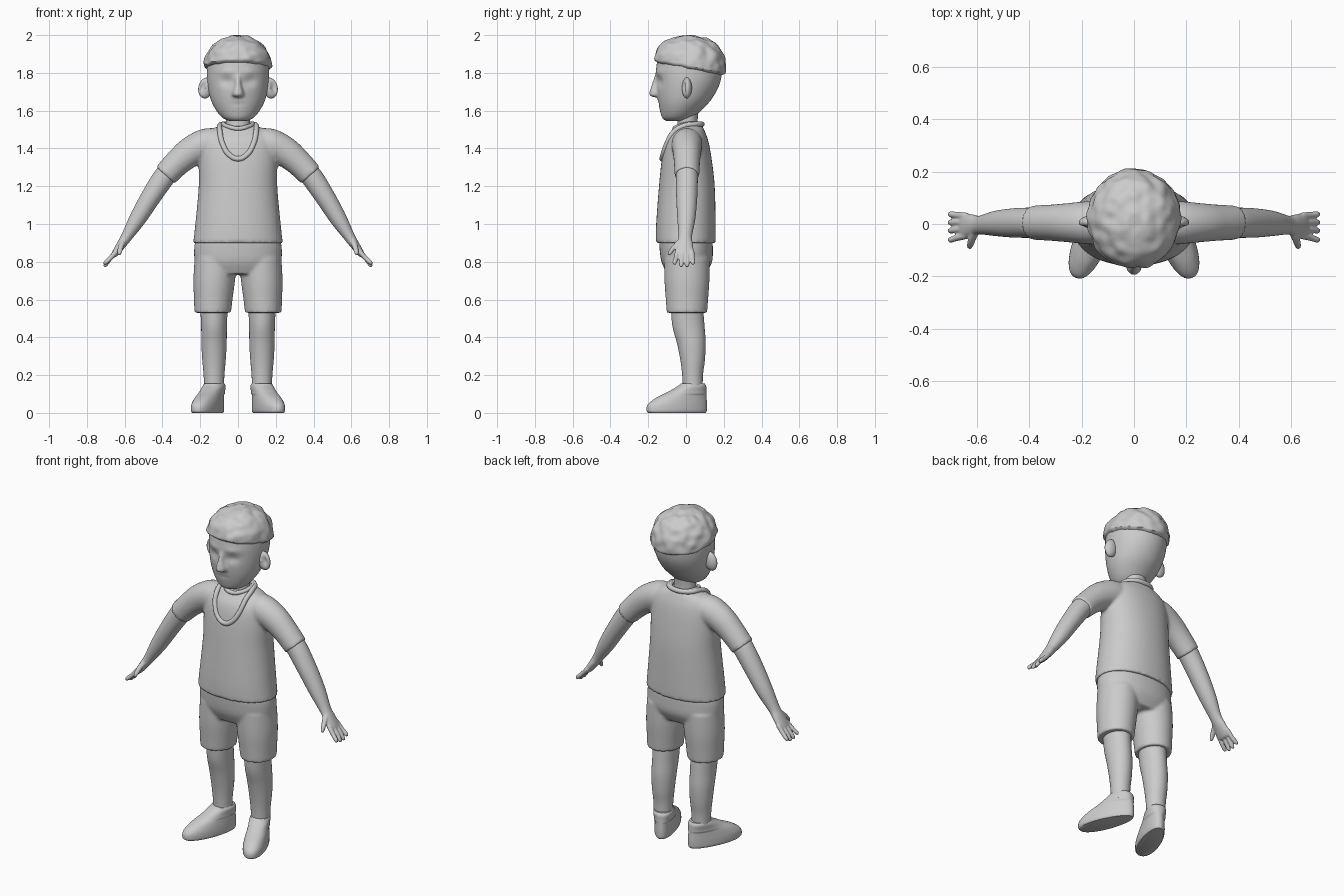
import bpy, bmesh, math
from mathutils import Vector, Matrix, noise

if "Cube" in bpy.data.objects:
    bpy.data.objects.remove(bpy.data.objects["Cube"])

Y = Vector((0, 1, 0))


def spline(rows, steps):
    """Catmull-Rom interpolation of ring parameters."""
    out = []
    for i in range(len(rows) - 1):
        p = [rows[max(0, min(len(rows) - 1, i + k))] for k in (-1, 0, 1, 2)]
        for j in range(steps):
            t = j / steps
            out.append([b + 0.5 * t * (c - a + t * (2*a - 5*b + 4*c - d + t * (3*(b - c) + d - a)))
                        for a, b, c, d in zip(*p)])
    return out + [list(rows[-1])]


def loft(bm, rings, s=1, flat=True, n=40, steps=6, power=1.0):
    """Skin elliptical rings (x, y, z, a, b); flat rings are horizontal, others follow the path."""
    rings = spline(rings, steps)
    loops = []
    for i, (x, y, z, a, b) in enumerate(rings):
        u, v = Vector((1, 0, 0)), Y
        if not flat:
            p, q = rings[max(0, i - 1)], rings[min(len(rings) - 1, i + 1)]
            u = Y.cross(Vector(q[:3]) - Vector(p[:3])).normalized()
        loop = []
        for k in range(n):
            t = 2 * math.pi * k / n
            c, d = math.cos(t), math.sin(t)
            c, d = (math.copysign(abs(w) ** power, w) for w in (c, d))
            co = Vector((x, y, z)) + u * a * c + v * b * d
            loop.append(bm.verts.new((co.x * s, co.y, co.z)))
        loops.append(loop)
    faces = [bm.faces.new((p[k], p[(k + 1) % n], q[(k + 1) % n], q[k]))
             for p, q in zip(loops, loops[1:]) for k in range(n)]
    faces += [bm.faces.new(loops[0][::-1]), bm.faces.new(loops[-1])]
    bmesh.ops.recalc_face_normals(bm, faces=faces)


def stack(rows, x=0):
    """Rows of (z, half width, y front, y back) to rings."""
    return [(x, (f + k) / 2, z, w, (k - f) / 2) for z, w, f, k in rows]


def finish(name, bm, voxel=0, smooth=3):
    me = bpy.data.meshes.new(name)
    bm.to_mesh(me)
    bm.free()
    ob = bpy.data.objects.new(name, me)
    bpy.context.collection.objects.link(ob)
    me.polygons.foreach_set("use_smooth", [True] * len(me.polygons))
    me.set_sharp_from_angle(angle=math.radians(50))
    if voxel:
        r = ob.modifiers.new("blend", 'REMESH')
        r.mode, r.voxel_size, r.use_smooth_shade = 'VOXEL', voxel, True
        m = ob.modifiers.new("soften", 'SMOOTH')
        m.factor, m.iterations = 0.5, smooth
    return ob


def bump(p, x, z, sx, sz):
    return math.exp(-((p.x - x) / sx) ** 2 - ((p.z - z) / sz) ** 2)


# Head with eye sockets, brows, mouth and nose
head_rings = stack([(1.545, .045, -.105, 0), (1.56, .08, -.125, .035), (1.60, .115, -.138, .08),
                    (1.66, .145, -.15, .135), (1.74, .162, -.158, .178), (1.82, .165, -.158, .192),
                    (1.88, .155, -.148, .185), (1.935, .122, -.12, .155), (1.97, .07, -.07, .10),
                    (1.982, .02, -.01, .03)])
bm = bmesh.new()
loft(bm, head_rings, n=72, steps=8)
for v in bm.verts:
    if v.co.y < -.03:
        p = v.co.copy()
        for s in (1, -1):
            v.co.y += .014 * bump(p, s * .06, 1.755, .035, .025)
            v.co.y -= .006 * bump(p, s * .065, 1.805, .045, .015)
        v.co.y += .005 * bump(p, 0, 1.635, .035, .007)
loft(bm, [(0, -.16, 1.672, .012, .018), (0, -.159, 1.682, .03, .034), (0, -.157, 1.70, .029, .036),
          (0, -.155, 1.74, .017, .026), (0, -.15, 1.79, .014, .014)])
finish("head", bm, .008, 3)

# Short textured hair
bm = bmesh.new()
loft(bm, head_rings, n=96, steps=10)
bm.normal_update()
inside = []
moves = []
for v in bm.verts:
    p = v.co
    line = 1.828 - .19 * p.y + .006 * noise.noise(p * 18)
    t = max(0, min(1, (p.z - line) / .02 + .5))
    t = t * t * (3 - 2 * t)
    lump = .009 * noise.noise(p * 24) * t
    fringe = .008 * math.exp(-((p.z - 1.90) / .035) ** 2) * max(0, -p.y / .15)
    moves.append(v.normal * (-.012 + .028 * t + lump + fringe))
    if t <= 0:
        inside.append(v)
for v, m in zip(bm.verts, moves):
    v.co += m
bmesh.ops.delete(bm, geom=inside, context='VERTS')
finish("hair", bm)

# Ears with a hollow on the outside
for s, side in ((1, "left"), (-1, "right")):
    bm = bmesh.new()
    bmesh.ops.create_uvsphere(bm, u_segments=32, v_segments=24, radius=1)
    for v in bm.verts:
        x, y, z = v.co
        if x > 0 and y < .3:
            y += .7 * math.exp(-((x - .45) / .3) ** 2 - (z / .5) ** 2)
        v.co = Matrix.Rotation(math.radians(-12), 3, 'Y') @ Vector((x * .04, y * .026, z * .056))
        v.co = v.co + Vector((.17, .005, 1.72))
        v.co.x *= s
    bmesh.ops.recalc_face_normals(bm, faces=bm.faces)
    finish("ear_" + side, bm)

# Neck
bm = bmesh.new()
loft(bm, stack([(1.48, .075, -.055, .075), (1.53, .065, -.045, .062), (1.60, .066, -.045, .065)]))
finish("neck", bm)

# Shirt: body and sleeves blended
bm = bmesh.new()
loft(bm, stack([(.90, .237, -.16, .157), (1.0, .226, -.158, .157), (1.2, .208, -.143, .152),
                (1.35, .208, -.127, .135), (1.44, .20, -.105, .118), (1.49, .165, -.07, .10),
                (1.522, .09, -.045, .085)]), n=64, power=.92)
for s in (1, -1):
    loft(bm, [(.10, .005, 1.425, .08, .075), (.17, .005, 1.42, .085, .082), (.25, .005, 1.382, .08, .075),
              (.32, .005, 1.325, .071, .069), (.385, .005, 1.258, .066, .066)], s, flat=False)
finish("shirt", bm, .009, 5)

# Shirt collar and cord around the neck
def cord(name, half, radius):
    pts = half + [(-x, y, z) for x, y, z in half[-2:0:-1]]
    cu = bpy.data.curves.new(name, 'CURVE')
    cu.dimensions, cu.bevel_depth, cu.bevel_resolution = '3D', radius, 4
    sp = cu.splines.new('BEZIER')
    sp.bezier_points.add(len(pts) - 1)
    sp.use_cyclic_u = True
    for b, p in zip(sp.bezier_points, pts):
        b.co = p
        b.handle_left_type = b.handle_right_type = 'AUTO'
    bpy.context.collection.objects.link(bpy.data.objects.new(name, cu))


cord("collar", [(0, -.06, 1.505), (.05, -.045, 1.515), (.078, .015, 1.53), (.05, .07, 1.53), (0, .085, 1.525)], .012)
cord("necklace", [(0, -.127, 1.345), (.045, -.122, 1.365), (.08, -.103, 1.42), (.096, -.062, 1.49),
                  (.095, 0, 1.522), (.07, .06, 1.528), (0, .085, 1.528)], .014)

# Arms with hands
for s, side in ((1, "left"), (-1, "right")):
    bm = bmesh.new()
    loft(bm, [(.34, .005, 1.305, .055, .058), (.39, .005, 1.25, .058, .058), (.46, .004, 1.145, .053, .056),
              (.53, .002, 1.03, .045, .048), (.588, -.004, .935, .03, .036), (.615, -.006, .895, .025, .042),
              (.65, -.008, .845, .018, .05), (.66, -.008, .83, .012, .046)], s, flat=False)
    for y0, y1, drop in ((-.045, -.06, .012), (-.018, -.025, 0), (.008, .006, 0), (.031, .037, .012)):
        loft(bm, [(.64, y0, .86, .013, .013), (.675, (y0 + y1) / 2, .82, .0125, .0125),
                  (.70, y1, .785 + drop, .0115, .0115), (.706, y1, .773 + drop, .006, .006)],
             s, flat=False, n=16)
    loft(bm, [(.605, -.025, .915, .016, .018), (.62, -.06, .88, .015, .016), (.627, -.082, .85, .012, .013),
              (.63, -.088, .835, .006, .006)], s, flat=False, n=16)
    finish("arm_" + side, bm, .005, 2)

# Shorts: hips and two legs blended
bm = bmesh.new()
loft(bm, stack([(.735, .215, -.10, .105), (.80, .23, -.13, .138), (.87, .232, -.14, .142),
                (.915, .225, -.142, .14)]), n=64, power=.92)
for s in (1, -1):
    loft(bm, [(.134, .005, .53, .097, .107), (.131, .005, .60, .102, .112), (.126, .005, .70, .110, .119),
              (.118, .005, .82, .112, .12)], s)
finish("shorts", bm, .009, 4)

# Bare legs
for s, side in ((1, "left"), (-1, "right")):
    bm = bmesh.new()
    loft(bm, stack([(.11, .052, -.015, .088), (.20, .055, -.02, .09), (.28, .062, -.03, .1),
                    (.37, .067, -.048, .104), (.46, .068, -.072, .098), (.56, .073, -.08, .09)], .127), s)
    finish("leg_" + side, bm)

# Shoes turned outward
for s, side in ((1, "left"), (-1, "right")):
    bm = bmesh.new()
    loft(bm, stack([(0, .058, -.245, .078), (.012, .064, -.254, .084), (.045, .064, -.247, .085),
                    (.08, .06, -.20, .083), (.11, .056, -.135, .081), (.14, .056, -.078, .079),
                    (.155, .05, -.06, .07)]), n=48, power=.88)
    for v in bm.verts:
        v.co.x *= 1 - .16 * max(0, (v.co.y + .09) / .17) * (v.co.z < .1)
        v.co = Matrix.Rotation(math.radians(22), 3, 'Z') @ v.co + Vector((.127, .03, 0))
        v.co.x *= s
    bmesh.ops.recalc_face_normals(bm, faces=bm.faces)
    finish("shoe_" + side, bm)
